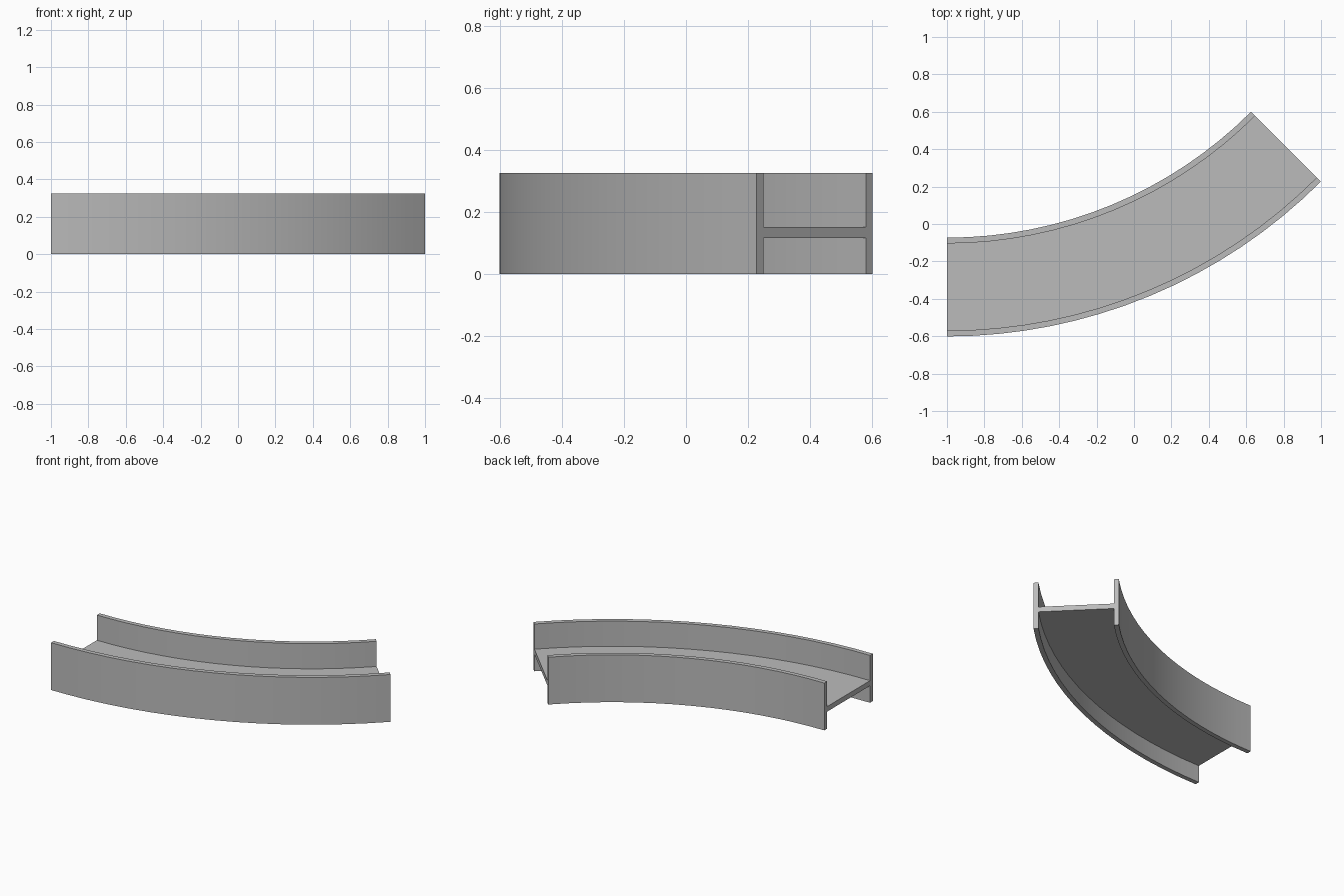
import bpy
import bmesh
from math import radians
from mathutils import Vector

cube = bpy.data.objects.get("Cube")
if cube:
    bpy.data.objects.remove(cube, do_unlink=True)

OUTER, INNER = 2.828, 2.30      # radii of the outside faces of the flanges
THICK = 0.031                   # flange thickness
HEIGHT = 0.325
WEB_LOW, WEB_HIGH = 0.117, 0.152
CENTRE = Vector((-1.0, 2.227, 0.0))
SWEEP, STEPS = radians(45), 16

# Steel colour
steel = bpy.data.materials.new("steel_grey")
steel.use_nodes = True
colour = (0.5, 0.5, 0.5, 1.0)
steel.diffuse_color = colour
steel.node_tree.nodes["Principled BSDF"].inputs["Base Color"].default_value = colour

# H-shaped cross-section as (radius, height)
a, b = INNER + THICK, OUTER - THICK
section = [(INNER, 0), (a, 0), (a, WEB_LOW), (b, WEB_LOW), (b, 0), (OUTER, 0),
           (OUTER, HEIGHT), (b, HEIGHT), (b, WEB_HIGH), (a, WEB_HIGH),
           (a, HEIGHT), (INNER, HEIGHT)]

# Sweep the section around the bend centre, then cap both ends
bm = bmesh.new()
ring = [bm.verts.new(CENTRE + Vector((0, -r, z))) for r, z in section]
edges = [bm.edges.new((ring[i - 1], ring[i])) for i in range(len(ring))]
bmesh.ops.spin(bm, geom=ring + edges, cent=CENTRE, axis=(0, 0, 1),
               angle=SWEEP, steps=STEPS, use_duplicate=False)
bmesh.ops.holes_fill(bm, edges=[e for e in bm.edges if e.is_boundary], sides=0)
bmesh.ops.recalc_face_normals(bm, faces=bm.faces)

mesh = bpy.data.meshes.new("curved_beam")
bm.to_mesh(mesh)
bm.free()
mesh.materials.append(steel)
beam = bpy.data.objects.new("curved_beam", mesh)
bpy.context.collection.objects.link(beam)

# Smooth along the bend, sharp at the section corners
bpy.context.view_layer.objects.active = beam
beam.select_set(True)
bpy.ops.object.shade_smooth_by_angle(angle=radians(30))
